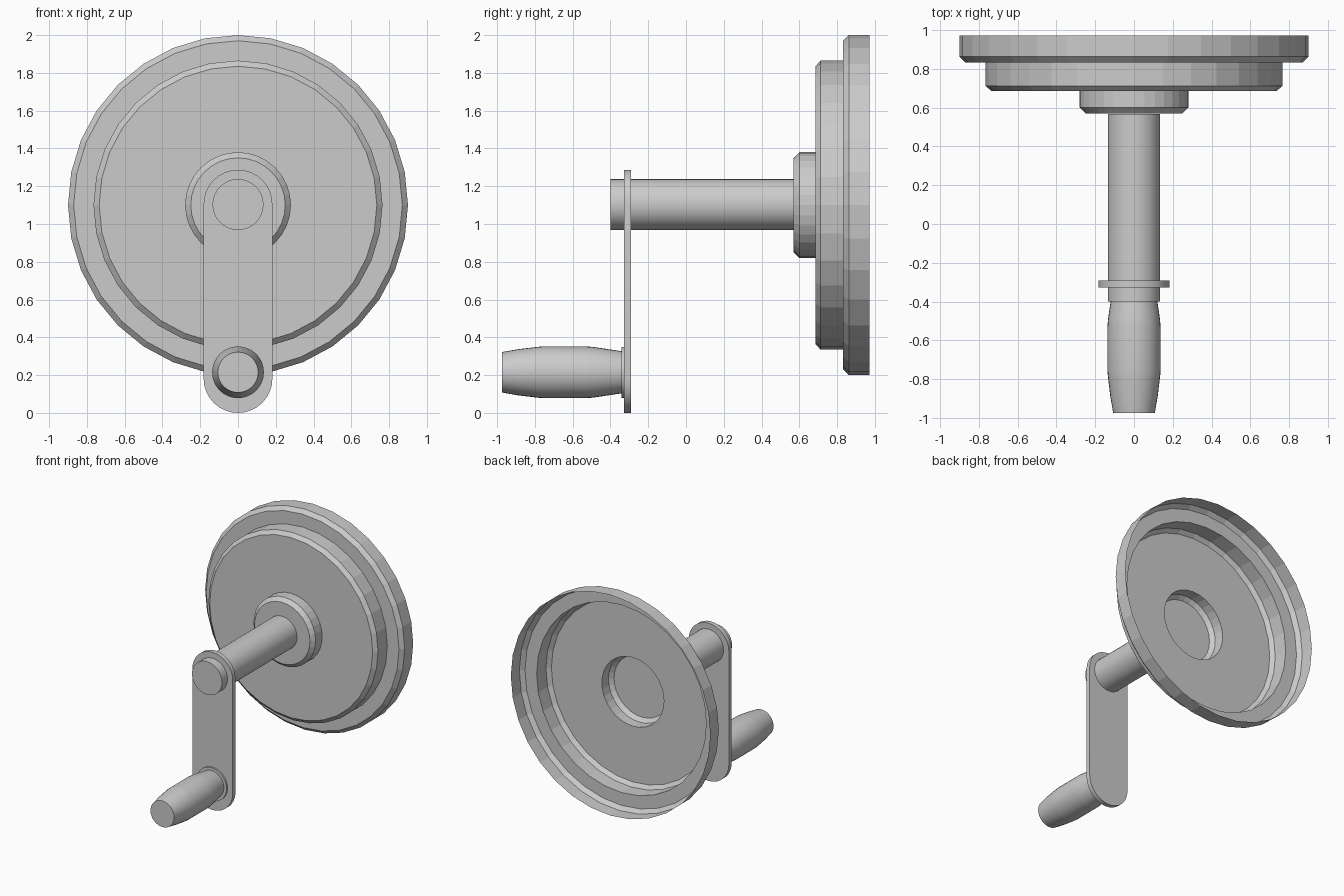
import bpy, bmesh, math

if "Cube" in bpy.data.objects:
    bpy.data.objects.remove(bpy.data.objects["Cube"])

AXLE_Z, GRIP_Z, SIDES = 1.10, 0.215, 32


def finish(name, bm, smooth):
    bmesh.ops.remove_doubles(bm, verts=bm.verts, dist=1e-5)
    bmesh.ops.recalc_face_normals(bm, faces=bm.faces)
    mesh = bpy.data.meshes.new(name)
    bm.to_mesh(mesh)
    bm.free()
    obj = bpy.data.objects.new(name, mesh)
    bpy.context.collection.objects.link(obj)
    if smooth:
        bpy.ops.object.select_all(action='DESELECT')
        obj.select_set(True)
        bpy.context.view_layer.objects.active = obj
        bpy.ops.object.shade_smooth_by_angle(angle=math.radians(30))
    return obj


def lathe(name, profile, z, smooth=True, cap_start=True, cap_end=True):
    """Turn (radius, y) points around an axis parallel to y at height z."""
    bm = bmesh.new()
    rings = []
    for r, y in profile:
        rings.append([bm.verts.new((r * math.cos(2 * math.pi * i / SIDES), y,
                                    z + r * math.sin(2 * math.pi * i / SIDES)))
                      for i in range(SIDES)])
    for a, b in zip(rings, rings[1:]):
        for i in range(SIDES):
            j = (i + 1) % SIDES
            bm.faces.new((a[i], a[j], b[j], b[i]))
    if cap_start:
        bm.faces.new(rings[0])
    if cap_end:
        bm.faces.new(rings[-1])
    return finish(name, bm, smooth)


# Stepped wheel: a thin pressed shell, open at the back
lathe("wheel", [(0.25, 0.57), (0.28, 0.60), (0.28, 0.685),
                (0.735, 0.685), (0.765, 0.712), (0.765, 0.832),
                (0.87, 0.832), (0.90, 0.862), (0.90, 0.972)],
      AXLE_Z, smooth=False, cap_end=False)

# Axle
lathe("axle", [(0.135, -0.40), (0.135, 0.568)], AXLE_Z + 0.003)

# Barrel-shaped hand grip and its collar
lathe("grip", [(0.107, -0.975), (0.122, -0.89), (0.134, -0.79), (0.137, -0.76),
               (0.137, -0.53), (0.134, -0.49), (0.122, -0.41), (0.11, -0.33)], GRIP_Z)
lathe("grip_collar", [(0.135, -0.341), (0.135, -0.325)], GRIP_Z)

# Crank arm: flat bar with round ends
bm = bmesh.new()
half = 0.182
outline = []
for start, cz in ((0, 1.105), (math.pi, half)):
    for i in range(17):
        a = start + math.pi * i / 16
        outline.append(bm.verts.new((half * math.cos(a), -0.328, cz + half * math.sin(a))))
face = bm.faces.new(outline)
ext = bmesh.ops.extrude_face_region(bm, geom=[face], use_keep_orig=True)
for v in ext["geom"]:
    if isinstance(v, bmesh.types.BMVert):
        v.co.y += 0.036
finish("crank_arm", bm, True)
